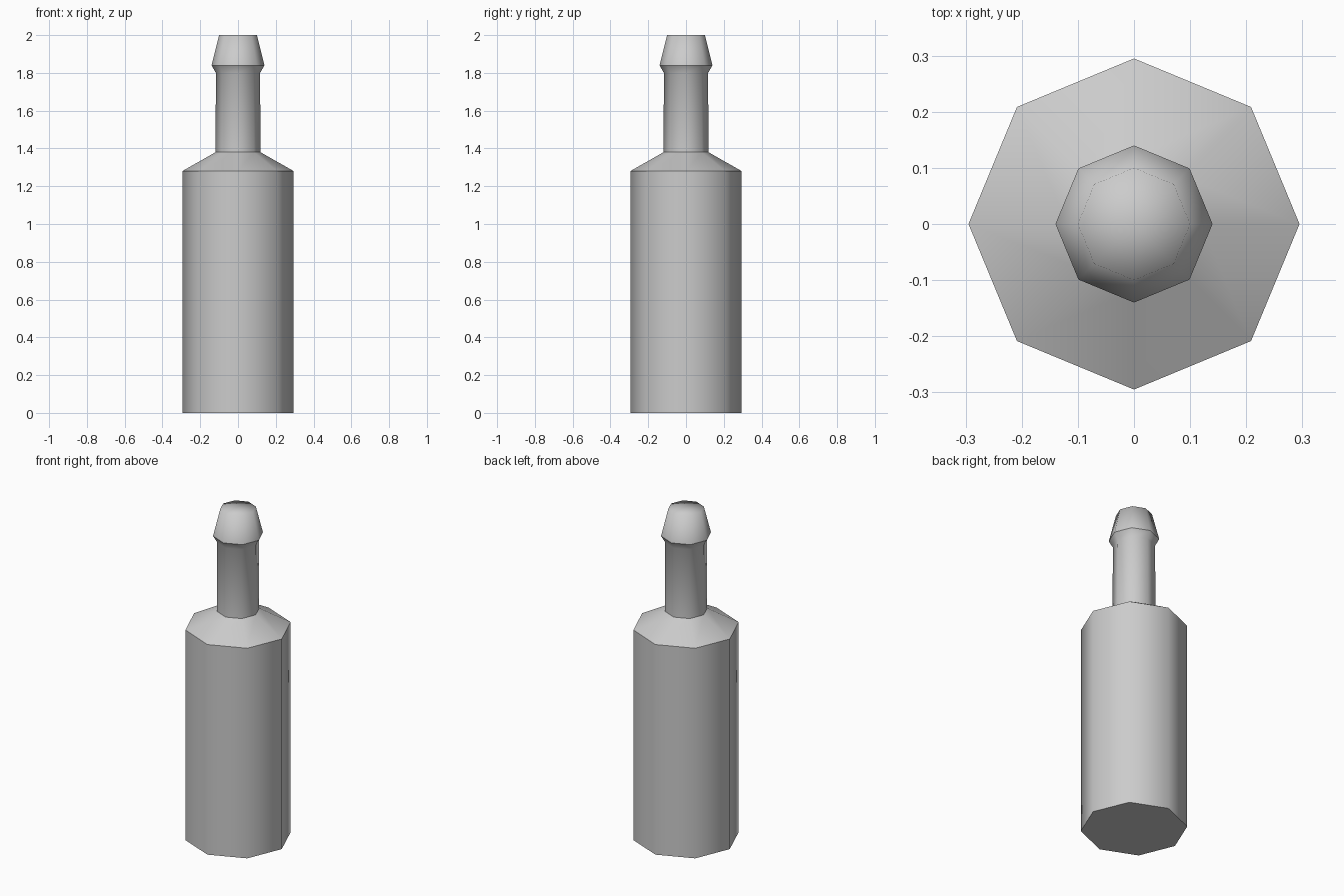
import bpy
import bmesh
from math import cos, sin, tau

SIDES = 8

cube = bpy.data.objects.get("Cube")
if cube:
    bpy.data.objects.remove(cube, do_unlink=True)

grey = bpy.data.materials.new("plain grey")
grey.use_nodes = True
colour = (0.6, 0.6, 0.6, 1)
grey.diffuse_color = colour
grey.node_tree.nodes["Principled BSDF"].inputs["Base Color"].default_value = colour


def turned_part(name, profile, base=False, crown=False):
    """Turn a (radius, height) profile into a smooth eight-sided part."""
    bm = bmesh.new()
    rings = [[bm.verts.new((r * cos(tau * i / SIDES), r * sin(tau * i / SIDES), z))
              for i in range(SIDES)] for r, z in profile]
    for low, high in zip(rings, rings[1:]):
        for i in range(SIDES):
            j = (i + 1) % SIDES
            bm.faces.new((low[i], low[j], high[j], high[i])).smooth = True
    if base:
        # Flat bottom with a crisp rim
        bottom = bm.faces.new(rings[0][::-1])
        for edge in bottom.edges:
            edge.smooth = False
    if crown:
        # Closed top, shaded softly into the sides
        tip = bm.verts.new((0, 0, profile[-1][1]))
        for i in range(SIDES):
            bm.faces.new((rings[-1][i], rings[-1][(i + 1) % SIDES], tip)).smooth = True
    mesh = bpy.data.meshes.new(name)
    bm.to_mesh(mesh)
    bm.free()
    mesh.materials.append(grey)
    part = bpy.data.objects.new(name, mesh)
    bpy.context.scene.collection.objects.link(part)
    return part


# Parts meet ring to ring, which keeps the edges between them crisp
turned_part("bottle_body", [(0.295, 0), (0.295, 1.28)], base=True)
turned_part("bottle_shoulder", [(0.295, 1.28), (0.119, 1.38)])
turned_part("bottle_neck", [(0.119, 1.38), (0.117, 1.80), (0.14, 1.84)])
turned_part("bottle_cap", [(0.14, 1.84), (0.1, 2)], crown=True)
